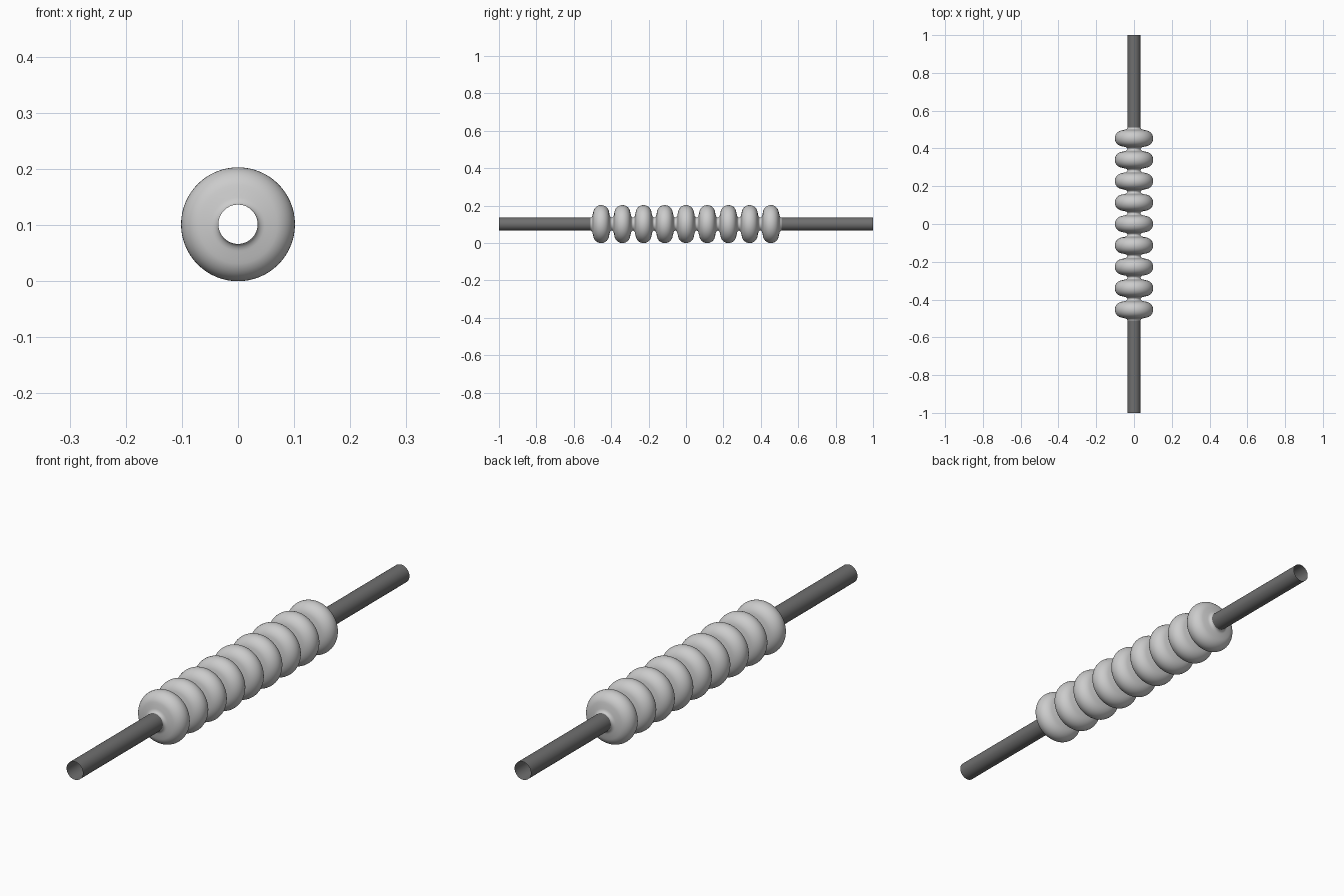
import bpy, bmesh
from math import sin, cos, pi, radians

if "Cube" in bpy.data.objects:
    bpy.data.objects.remove(bpy.data.objects["Cube"])

SEG = 64
AXIS_Z = 0.1015      # height of the axis, equal to the bulge radius
R_EQ, R_IRIS = 0.1015, 0.035
CELLS, PITCH = 9, 0.1134
HALF = PITCH / 2


def lathe(name, profile):
    """Revolve (y, radius) points around the horizontal axis as an open shell."""
    bm = bmesh.new()
    rings = [[bm.verts.new((r * sin(2 * pi * i / SEG), y, AXIS_Z + r * cos(2 * pi * i / SEG)))
              for i in range(SEG)] for y, r in profile]
    for a, b in zip(rings, rings[1:]):
        for i in range(SEG):
            j = (i + 1) % SEG
            bm.faces.new((a[i], b[i], b[j], a[j]))
    bm.normal_update()
    # make the normals face away from the axis
    f = bm.faces[:][0] if not hasattr(bm.faces, "ensure_lookup_table") else next(iter(bm.faces))
    c = f.calc_center_median()
    if f.normal.x * c.x + f.normal.z * (c.z - AXIS_Z) < 0:
        bmesh.ops.reverse_faces(bm, faces=bm.faces[:])
    me = bpy.data.meshes.new(name)
    bm.to_mesh(me)
    bm.free()
    for p in me.polygons:
        p.use_smooth = True
    ob = bpy.data.objects.new(name, me)
    bpy.context.collection.objects.link(ob)
    return ob


# Half cell: round equator arc, steep wall, small rounded iris
EQ_Y, EQ_R = 0.0425, 0.0425
IR_Y, IR_R = 0.0115, 0.0187
half_cell = []
for k in range(10):
    t = radians(84) * k / 9
    half_cell.append((EQ_Y * sin(t), R_EQ - EQ_R + EQ_R * cos(t)))
for k in range(7):
    t = radians(84) * (1 - k / 6)
    half_cell.append((HALF - IR_Y * sin(t), R_IRIS + IR_R - IR_R * cos(t)))
cell = [(-y, r) for y, r in reversed(half_cell)] + half_cell[1:]

# Row of bulging cells as one continuous shell
profile = []
for n in range(CELLS):
    yc = (n - (CELLS - 1) / 2) * PITCH
    pts = cell if n == 0 else cell[1:]
    profile += [(yc + y, r) for y, r in pts]
lathe("bulged_cells", profile)

# Dark tubes at both ends
dark = bpy.data.materials.new("dark_grey")
dark.diffuse_color = (0.16, 0.16, 0.16, 1)
dark.use_nodes = True
dark.node_tree.nodes["Principled BSDF"].inputs["Base Color"].default_value = dark.diffuse_color
end = CELLS * HALF
for name, s in (("front_tube", -1), ("back_tube", 1)):
    tube = lathe(name, [(s * end, R_IRIS), (s * 1.0, R_IRIS)])
    tube.data.materials.append(dark)
